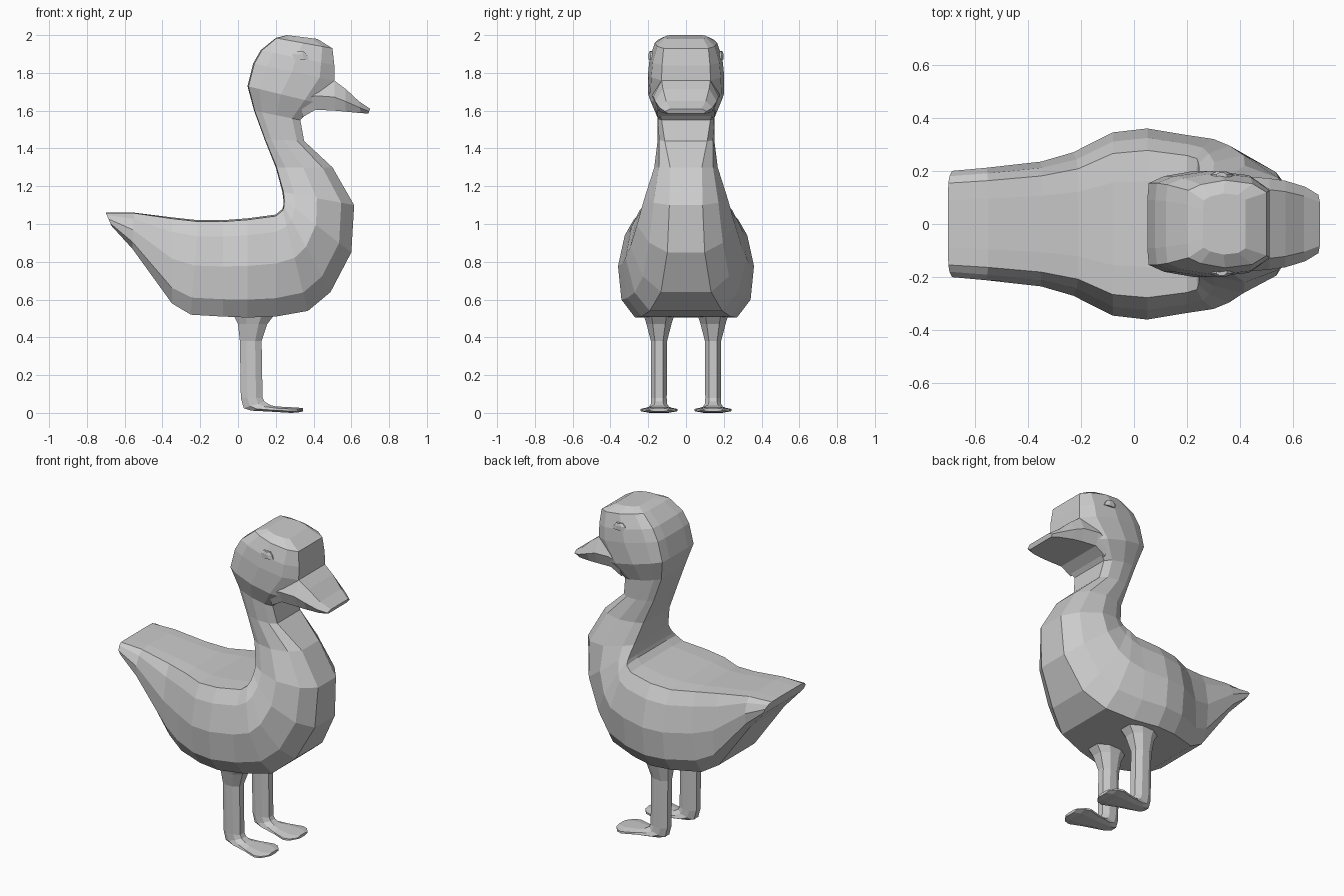
import bpy, bmesh


def loft(name, rings, profile, y0=0.0):
    """Skin rings given as (x1, z1, x2, z2, half_width, extra...).
    Each ring spans start->end in the XZ plane; profile(extra) gives
    (fraction along the span, fraction of half width) pairs."""
    bm = bmesh.new()
    loops = []
    for x1, z1, x2, z2, w, *extra in rings:
        pts = profile(*extra)
        outline = [(t, f) for t, f in pts] + [(t, -f) for t, f in reversed(pts)]
        loops.append([bm.verts.new((x1 + (x2 - x1) * t, y0 + w * f, z1 + (z2 - z1) * t))
                      for t, f in outline])
    for a, b in zip(loops, loops[1:]):
        for i in range(len(a)):
            j = (i + 1) % len(a)
            bm.faces.new((a[i], a[j], b[j], b[i]))
    bm.faces.new(loops[0])
    bm.faces.new(loops[-1])
    bmesh.ops.recalc_face_normals(bm, faces=bm.faces)
    me = bpy.data.meshes.new(name)
    bm.to_mesh(me)
    bm.free()
    ob = bpy.data.objects.new(name, me)
    bpy.context.collection.objects.link(ob)
    return ob


# Body, neck and head: one skin swept from tail, round the chest, up to the crown
def body_profile(a, b):
    return [(0, .45), (.015, .77), (.17, .9), (.48, 1), (.82, a), (1, b)]


body = [
    # tail and trunk
    (-.70, 1.06, -.67, .99, .20, .98, .85),
    (-.55, 1.06, -.56, .87, .212, .97, .80),
    (-.35, 1.035, -.35, .58, .235, .95, .75),
    (-.21, 1.02, -.25, .52, .27, .95, .75),
    (-.08, 1.02, -.08, .51, .345, .95, .75),
    (.05, 1.03, .05, .505, .36, .95, .75),
    (.20, 1.05, .20, .51, .335, .93, .70),
    # chest
    (.235, 1.08, .37, .54, .32, .85, .60),
    (.24, 1.10, .49, .64, .295, .77, .45),
    (.24, 1.13, .60, .85, .26, .75, .38),
    (.235, 1.17, .615, 1.10, .22, .78, .40),
    # neck
    (.20, 1.30, .50, 1.30, .168, .85, .50),
    (.14, 1.45, .35, 1.44, .15, .95, .75),
    (.085, 1.60, .33, 1.55, .152, .98, .85),
    # head
    (.05, 1.73, .42, 1.64, .20, .95, .80),
    (.08, 1.85, .51, 1.76, .20, .92, .65),
    (.12, 1.92, .51, 1.84, .192, .92, .66),
    (.20, 1.985, .50, 1.93, .165, .92, .72),
    (.26, 2.0, .42, 1.98, .115, .95, .80),
]
loft("body", body, body_profile)

# Beak: broad wedge with a flat underside
beak = [
    (.34, 1.77, .34, 1.565, .178),
    (.41, 1.77, .41, 1.605, .180),
    (.51, 1.76, .51, 1.60, .172),
    (.57, 1.715, .57, 1.595, .163),
    (.64, 1.65, .65, 1.587, .14),
    (.70, 1.61, .69, 1.585, .11),
]
loft("beak", beak, lambda: [(0, .75), (.55, 1), (1, .85)])

# Legs running into webbed feet
leg = [
    (-.03, .53, .20, .53, .085),
    (0, .47, .155, .47, .066),
    (.01, .38, .125, .38, .043),
    (.015, .08, .13, .08, .041),
    (.03, .025, .14, .06, .042),
    (.07, .012, .17, .042, .052),
    (.20, .005, .20, .034, .072),
    (.28, 0, .28, .030, .098),
    (.315, .002, .315, .028, .088),
    (.345, .008, .345, .025, .05),
]
for side, y in (("left", .143), ("right", -.143)):
    loft(side + "_leg", leg, lambda: [(0, .5), (.3, 1), (.7, 1), (1, .5)], y)

# Eyes: small half-dome lids set into the sides of the head
for side, s in (("left", 1), ("right", -1)):
    loft(side + "_eye", [
        (.285, 1.872, .375, 1.872, .018),
        (.29, 1.90, .365, 1.895, .018),
        (.31, 1.915, .35, 1.912, .014),
    ], lambda: [(0, .4), (.3, 1), (.7, 1), (1, .4)], s * .18)
